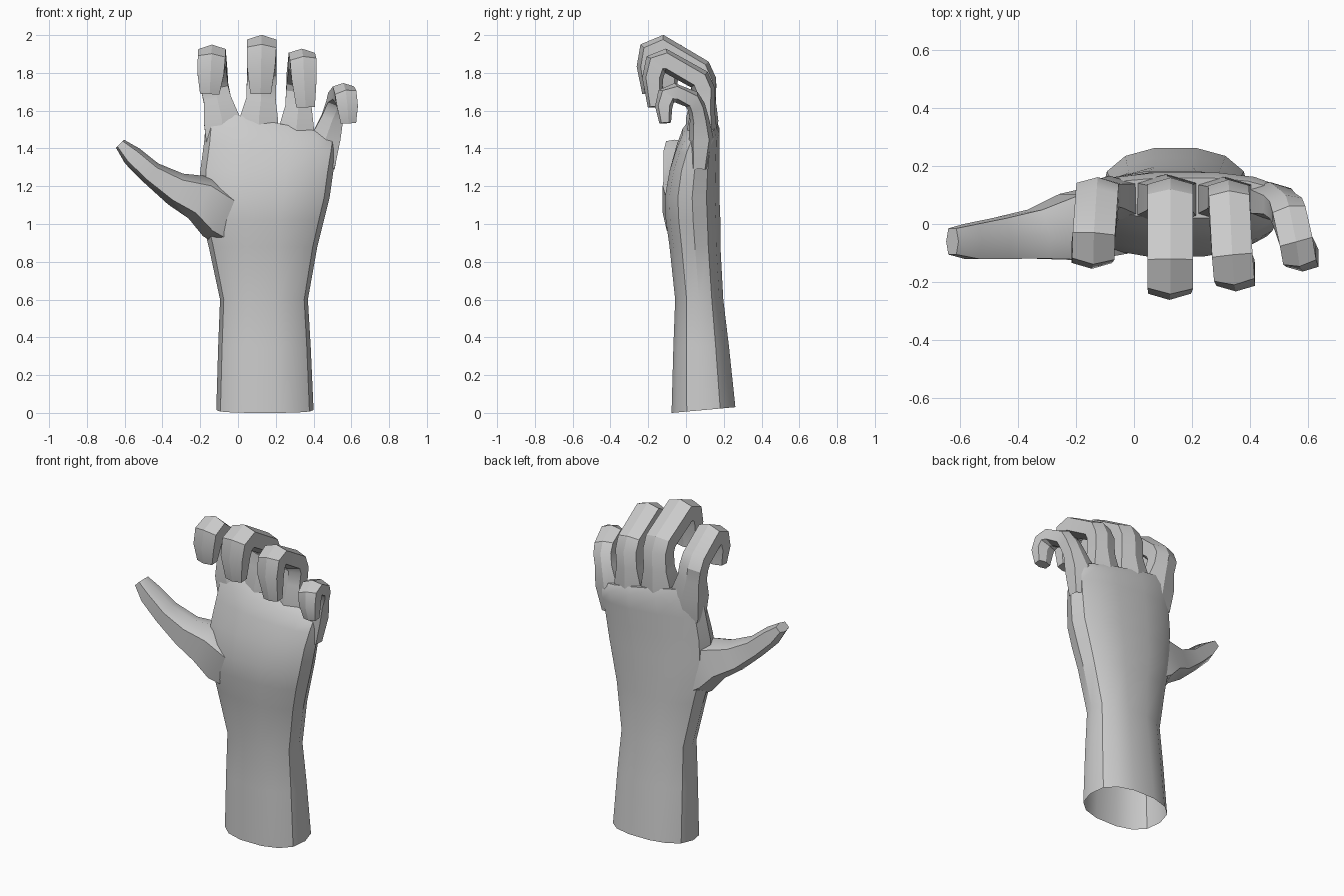
import bpy, bmesh, math
from mathutils import Vector

if "Cube" in bpy.data.objects:
    bpy.data.objects.remove(bpy.data.objects["Cube"], do_unlink=True)

grey = bpy.data.materials.new("plain grey")
grey.use_nodes = True
colour = (0.6, 0.6, 0.6, 1)
grey.diffuse_color = colour
grey.node_tree.nodes["Principled BSDF"].inputs["Base Color"].default_value = colour


def loft(name, rings, angle):
    """Skin a list of point rings, closing only the far end."""
    bm = bmesh.new()
    loops = [[bm.verts.new(p) for p in ring] for ring in rings]
    n = len(loops[0])
    for a, b in zip(loops, loops[1:]):
        for i in range(n):
            j = (i + 1) % n
            bm.faces.new((a[i], a[j], b[j], b[i]))
    bm.faces.new(loops[-1])
    bmesh.ops.recalc_face_normals(bm, faces=bm.faces[:])
    mesh = bpy.data.meshes.new(name)
    bm.to_mesh(mesh)
    bm.free()
    mesh.materials.append(grey)
    obj = bpy.data.objects.new(name, mesh)
    bpy.context.collection.objects.link(obj)
    bpy.ops.object.select_all(action='DESELECT')
    obj.select_set(True)
    bpy.context.view_layer.objects.active = obj
    bpy.ops.object.shade_smooth_by_angle(angle=math.radians(angle))
    return obj


def digit(name, path, side, angle):
    """Six-sided tube along a path of (centre, half width, half depth)."""
    section = [(0, 1), (1, .65), (1, -.65), (0, -1), (-1, -.65), (-1, .65)]
    centres = [Vector(p[0]) for p in path]
    rings = []
    for i, (c, (_, width, depth)) in enumerate(zip(centres, path)):
        before = (c - centres[max(i - 1, 0)]).normalized()
        after = (centres[min(i + 1, len(path) - 1)] - c).normalized()
        t = (before + after).normalized()
        # Widen the section at bends so the tube keeps its thickness
        mitre = 1 / max(t.dot(after if after.length else before), .72)
        s = (side - t * side.dot(t)).normalized()
        up = s.cross(t)
        rings.append([c + s * (u * width) + up * (v * depth * mitre)
                      for u, v in section])
    return loft(name, rings, angle)


# Forearm and palm: oval sections (z, left x, right x, front y, back y, x slope, y slope)
sections = [
    (.015, -.115, .40, -.08, .265, 0, .09),
    (.35, -.105, .385, -.07, .23, 0, .04),
    (.60, -.095, .37, -.06, .20, 0, 0),
    (.88, -.155, .42, -.09, .185, 0, 0),
    (1.02, -.19, .455, -.11, .185, 0, 0),
    (1.14, -.20, .485, -.115, .18, 0, 0),
    (1.28, -.20, .505, -.09, .18, 0, 0),
    (1.40, -.18, .52, -.055, .18, -.08, 0),
    (1.49, -.17, .53, -.02, .18, -.15, 0),
    (1.54, -.15, .50, .02, .16, -.2, 0),
]
rings = []
for z, x0, x1, y0, y1, slope_x, slope_y in sections:
    cx, cy = (x0 + x1) / 2, (y0 + y1) / 2
    ring = []
    for k in range(14):
        a = math.tau * k / 14
        c, s = math.cos(a), math.sin(a)
        x = (x1 - x0) / 2 * math.copysign(abs(c) ** .85, c)
        y = (y1 - y0) / 2 * math.copysign(abs(s) ** .8, s)
        ring.append((cx + x, cy + y, z + slope_x * x + slope_y * y))
    rings.append(ring)
loft("palm_and_wrist", rings, 35)

# Curled fingers: centre lines from inside the palm to the tip, then half width
fingers = {
    "index_finger": ([(-.08, .08, 1.40), (-.085, .085, 1.55), (-.11, .095, 1.66),
                      (-.125, .10, 1.73), (-.128, .075, 1.78), (-.138, -.04, 1.88),
                      (-.14, -.085, 1.86), (-.145, -.097, 1.79), (-.15, -.09, 1.69)], .073),
    "middle_finger": ([(.11, .08, 1.40), (.11, .085, 1.55), (.122, .09, 1.66),
                       (.125, .095, 1.76), (.125, .07, 1.815), (.125, -.125, 1.93),
                       (.125, -.185, 1.905), (.122, -.20, 1.83), (.12, -.19, 1.69)], .078),
    "ring_finger": ([(.305, .08, 1.36), (.31, .085, 1.51), (.32, .09, 1.62),
                     (.325, .095, 1.71), (.327, .07, 1.765), (.338, -.11, 1.865),
                     (.345, -.16, 1.845), (.35, -.177, 1.77), (.358, -.165, 1.62)], .07),
    "little_finger": ([(.445, .07, 1.30), (.467, .08, 1.46), (.50, .07, 1.56),
                       (.522, .055, 1.62), (.533, .03, 1.66), (.558, -.06, 1.695),
                       (.57, -.105, 1.675), (.58, -.118, 1.62), (.585, -.11, 1.535)], .058),
}
widths = [1.15, 1.32, 1, 1, 1, 1, 1, .95, .7]
depths = [1, 1.35, 1.05, 1, 1, 1, 1, .95, .65]
for name, (points, width) in fingers.items():
    digit(name, [(p, width * w, width * .82 * d)
                 for p, w, d in zip(points, widths, depths)], Vector((1, 0, 0)), 28)

# Thumb, spreading out from the heel of the palm
digit("thumb", [
    ((.0, .045, 1.0), .09, .15),
    ((-.10, .01, 1.06), .115, .15),
    ((-.20, -.01, 1.14), .115, .125),
    ((-.33, -.035, 1.185), .085, .09),
    ((-.46, -.05, 1.27), .07, .063),
    ((-.56, -.06, 1.36), .06, .055),
    ((-.625, -.06, 1.425), .045, .03),
], Vector((0, 1, 0)), 40)
